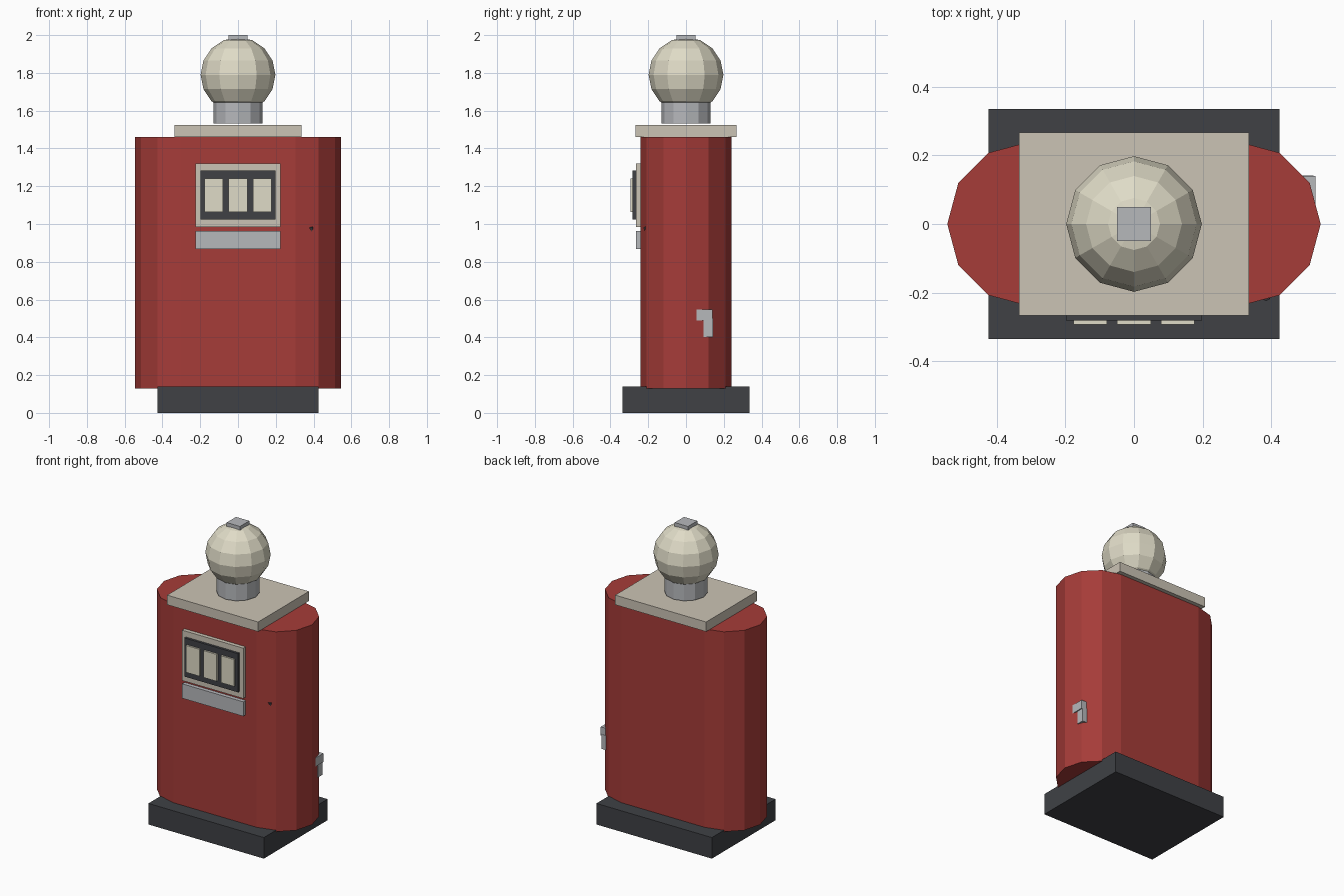
import bpy, bmesh, math

if "Cube" in bpy.data.objects:
    bpy.data.objects.remove(bpy.data.objects["Cube"])


def material(name, rgb):
    m = bpy.data.materials.new(name)
    m.diffuse_color = (*rgb, 1)
    m.use_nodes = True
    m.node_tree.nodes["Principled BSDF"].inputs["Base Color"].default_value = m.diffuse_color
    return m


RED = material("red_paint", (0.38, 0.045, 0.04))
CREAM = material("cream_trim", (0.60, 0.55, 0.46))
GLASS = material("globe_glass", (0.74, 0.71, 0.57))
DARK = material("dark_rubber", (0.05, 0.053, 0.06))
METAL = material("metal", (0.47, 0.48, 0.50))


def finish(name, bm, mat):
    bmesh.ops.recalc_face_normals(bm, faces=bm.faces)
    mesh = bpy.data.meshes.new(name)
    bm.to_mesh(mesh)
    bm.free()
    mesh.materials.append(mat)
    ob = bpy.data.objects.new(name, mesh)
    bpy.context.collection.objects.link(ob)
    return ob


def box(name, x, y, z, mat):
    """Box from (min, max) ranges on each axis."""
    bm = bmesh.new()
    bmesh.ops.create_cube(bm, size=1)
    for v in bm.verts:
        for i, (lo, hi) in enumerate((x, y, z)):
            v.co[i] = lo if v.co[i] < 0 else hi
    return finish(name, bm, mat)


def prism(name, outline, z0, z1, mat):
    """Extrude a flat outline upward."""
    bm = bmesh.new()
    face = bm.faces.new([bm.verts.new((x, y, z0)) for x, y in outline])
    top = bmesh.ops.extrude_face_region(bm, geom=[face])["geom"]
    for v in top:
        if isinstance(v, bmesh.types.BMVert):
            v.co.z = z1
    return finish(name, bm, mat)


def arc(cx, r, start, end, steps):
    angles = [math.radians(start + (end - start) * i / steps) for i in range(steps + 1)]
    return [(cx + r * math.cos(a), r * math.sin(a)) for a in angles]


# Plinth and round-ended cabinet
box("base", (-0.425, 0.425), (-0.335, 0.335), (0, 0.14), DARK)
prism("cabinet", arc(0.305, 0.24, -90, 90, 6) + arc(-0.305, 0.24, 90, 270, 6), 0.13, 1.46, RED)
box("top_plate", (-0.335, 0.335), (-0.267, 0.267), (1.46, 1.524), CREAM)

# Globe on its neck
prism("globe_neck", arc(0, 0.13, 0, 330, 11), 1.533, 1.645, METAL)
bm = bmesh.new()
bmesh.ops.create_uvsphere(bm, u_segments=12, v_segments=8, radius=0.198)
bmesh.ops.translate(bm, verts=bm.verts, vec=(0, 0, 1.79))
finish("globe", bm, GLASS)
box("globe_cap", (-0.049, 0.049), (-0.049, 0.049), (1.975, 2.0), METAL)

# Display with three counter windows
box("display_frame", (-0.225, 0.225), (-0.266, -0.23), (0.985, 1.32), CREAM)
box("display_screen", (-0.198, 0.198), (-0.282, -0.255), (1.025, 1.282), DARK)
for i in (-1, 0, 1):
    c = i * 0.128
    box(f"counter_window_{i + 2}", (c - 0.049, c + 0.049), (-0.294, -0.275), (1.063, 1.242), GLASS)
box("display_sill", (-0.225, 0.225), (-0.266, -0.23), (0.867, 0.963), METAL)

# Nozzle on the right side
box("nozzle_body", (0.47, 0.53), (0.055, 0.14), (0.49, 0.547), METAL)
box("nozzle_spout", (0.482, 0.524), (0.093, 0.142), (0.403, 0.5), METAL)

# Hose, mostly inside the cabinet, its end just showing at the front
curve = bpy.data.curves.new("hose", "CURVE")
curve.dimensions = "3D"
curve.bevel_depth = 0.012
curve.bevel_resolution = 1
curve.use_fill_caps = True
curve.materials.append(DARK)
path = [(0.385, -0.214, 0.985), (0.43, -0.12, 0.75), (0.47, 0.0, 0.58), (0.49, 0.08, 0.52)]
spline = curve.splines.new("POLY")
spline.points.add(len(path) - 1)
for p, co in zip(spline.points, path):
    p.co = (*co, 1)
bpy.context.collection.objects.link(bpy.data.objects.new("hose", curve))
